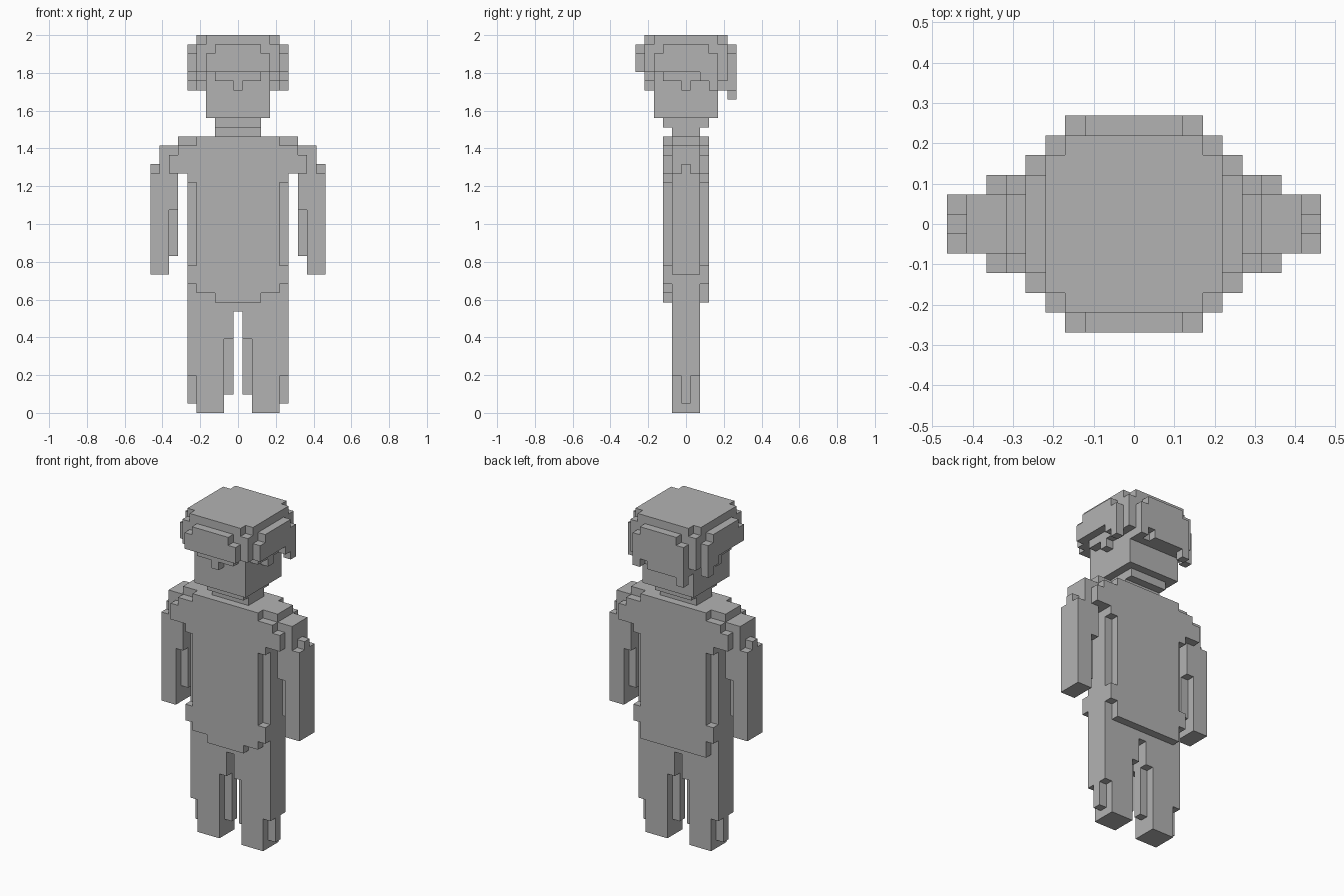
import bpy
import bmesh
import math
from mathutils import Vector

default_cube = bpy.data.objects.get("Cube")
if default_cube:
    bpy.data.objects.remove(default_cube, do_unlink=True)

UNIT = 2 / 41  # edge length of one block

grey = bpy.data.materials.new("plain_grey")
grey.use_nodes = True
grey.diffuse_color = (0.45, 0.45, 0.45, 1)
grey.node_tree.nodes["Principled BSDF"].inputs["Base Color"].default_value = grey.diffuse_color


def fill(cells, x, y, z):
    """Fill a box of blocks; x and y include both ends, z runs from bottom to top."""
    for i in range(x[0], x[1] + 1):
        for j in range(y[0], y[1] + 1):
            for k in range(*z):
                cells.add((i, j, k))


def centred(cells, half_x, half_y, bottom, top):
    fill(cells, (-half_x, half_x), (-half_y, half_y), (bottom, top))


def mirrored(cells):
    return {(-i, j, k) for i, j, k in cells}


def build(name, cells):
    """Skin the outside of a set of blocks and merge the flat areas."""
    bm = bmesh.new()
    corners = {}

    def corner(point):
        key = tuple(round(c * 2) for c in point)
        if key not in corners:
            corners[key] = bm.verts.new(Vector(point) * UNIT)
        return corners[key]

    for i, j, k in sorted(cells):
        centre = Vector((i, j, k + 0.5))
        for axis in range(3):
            for sign in (-1, 1):
                near = [i, j, k]
                near[axis] += sign
                if tuple(near) in cells:
                    continue
                normal, side, up = Vector(), Vector(), Vector()
                normal[axis] = sign / 2
                side[(axis + 1) % 3] = sign / 2
                up[(axis + 2) % 3] = 1 / 2
                ring = (-side - up, side - up, side + up, up - side)
                bm.faces.new([corner(centre + normal + offset) for offset in ring])

    bmesh.ops.dissolve_limit(bm, angle_limit=math.radians(1),
                             verts=bm.verts[:], edges=bm.edges[:])
    mesh = bpy.data.meshes.new(name)
    bm.to_mesh(mesh)
    bm.free()
    mesh.materials.append(grey)
    part = bpy.data.objects.new(name, mesh)
    bpy.context.scene.collection.objects.link(part)


# Legs, with narrow ridges inside and outside
leg = set()
fill(leg, x=(2, 4), y=(-1, 1), z=(0, 14))
fill(leg, x=(1, 1), y=(0, 0), z=(2, 8))
fill(leg, x=(1, 1), y=(-1, 1), z=(8, 14))
fill(leg, x=(5, 5), y=(0, 0), z=(1, 4))
fill(leg, x=(5, 5), y=(-1, 1), z=(4, 14))
build("left_leg", leg)
build("right_leg", mirrored(leg))

# Arms
arm = set()
fill(arm, x=(8, 8), y=(-1, 1), z=(15, 29))
fill(arm, x=(9, 9), y=(-1, 1), z=(15, 26))
fill(arm, x=(9, 9), y=(0, 0), z=(26, 27))
fill(arm, x=(7, 7), y=(0, 0), z=(17, 22))
fill(arm, x=(7, 7), y=(-1, 1), z=(22, 29))
build("left_arm", arm)
build("right_arm", mirrored(arm))

# Torso core and shoulders
torso = set()
fill(torso, x=(0, 0), y=(-1, 1), z=(11, 14))
centred(torso, half_x=5, half_y=1, bottom=14, top=26)
centred(torso, half_x=7, half_y=1, bottom=26, top=29)
centred(torso, half_x=6, half_y=1, bottom=29, top=30)

# Raised chest and back layers
upper_rows = [(5, 14, 16), (4, 16, 25), (5, 25, 26), (7, 26, 28), (6, 28, 29), (4, 29, 30)]
front_rows = [(2, 12, 13), (4, 13, 14)] + upper_rows
back_rows = [(4, 12, 14)] + upper_rows
for depth, rows in ((-2, front_rows), (2, back_rows)):
    for half, bottom, top in rows:
        fill(torso, x=(-half, half), y=(depth, depth), z=(bottom, top))
build("torso", torso)

# Neck
neck = set()
centred(neck, half_x=2, half_y=1, bottom=30, top=31)
centred(neck, half_x=2, half_y=2, bottom=31, top=32)
build("neck", neck)

# Head
head = set()
centred(head, half_x=3, half_y=3, bottom=32, top=37)
build("head", head)

# Hair cap with notched top corners
hair = set()
centred(hair, half_x=4, half_y=4, bottom=37, top=40)
centred(hair, half_x=4, half_y=3, bottom=40, top=41)
centred(hair, half_x=3, half_y=4, bottom=40, top=41)

# Stepped fringe on the front and both sides
for half, row in ((2, 36), (0, 35)):
    fill(hair, x=(-half, half), y=(-4, -4), z=(row, 37))
    for side in (-4, 4):
        fill(hair, x=(side, side), y=(-half, half), z=(row, 37))

# Raised hair panels all round
for half, bottom, top in ((3, 37, 39), (2, 39, 40)):
    centred(hair, half_x=half, half_y=5, bottom=bottom, top=top)
    centred(hair, half_x=5, half_y=half, bottom=bottom, top=top)

# Longer hair behind the ears and at the nape
for side in (-1, 1):
    outer = (side * 5, side * 5)
    fill(hair, x=outer, y=(2, 3), z=(36, 37))
    fill(hair, x=outer, y=(3, 3), z=(35, 37))
    fill(hair, x=(side * 4, side * 4), y=(2, 4), z=(36, 37))
fill(hair, x=(-3, 3), y=(4, 4), z=(35, 37))
fill(hair, x=(-3, 3), y=(5, 5), z=(36, 37))
fill(hair, x=(3, 3), y=(5, 5), z=(35, 36))
fill(hair, x=(-2, 1), y=(5, 5), z=(35, 36))
fill(hair, x=(-3, -3), y=(5, 5), z=(34, 36))
build("hair", hair)
